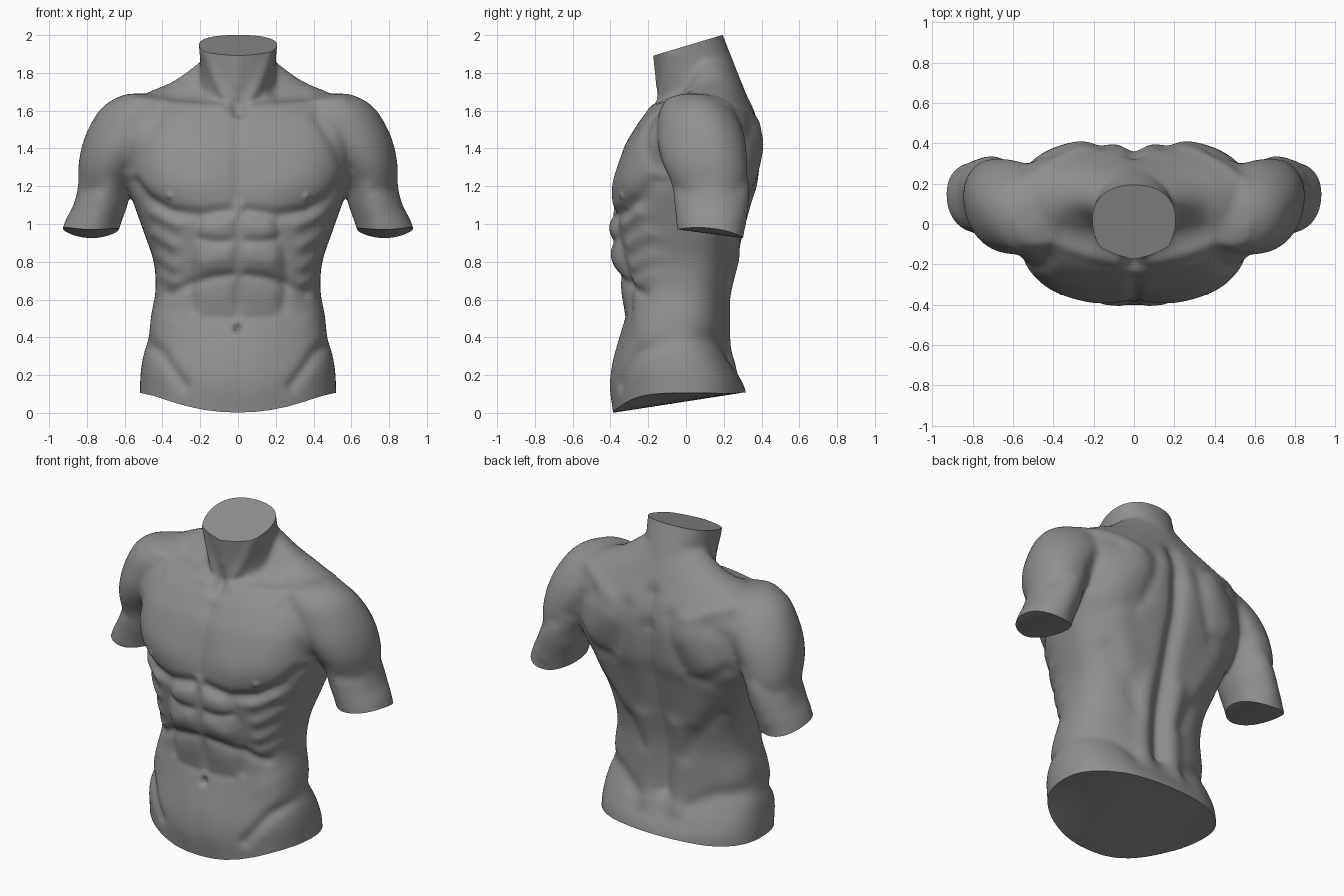
import bpy, bmesh, math

if "Cube" in bpy.data.objects:
    bpy.data.objects.remove(bpy.data.objects["Cube"])


def finish(bm, name):
    bm.normal_update()
    bmesh.ops.recalc_face_normals(bm, faces=bm.faces)
    me = bpy.data.meshes.new(name)
    bm.to_mesh(me)
    bm.free()
    ob = bpy.data.objects.new(name, me)
    bpy.context.collection.objects.link(ob)
    return ob


def spline(rows, steps=5):
    out = []
    for i in range(len(rows) - 1):
        a, b = rows[max(i - 1, 0)], rows[i]
        c, d = rows[i + 1], rows[min(i + 2, len(rows) - 1)]
        for s in range(steps):
            t = s / steps
            out.append([0.5 * (2*q + (r-p)*t + (2*p-5*q+4*r-u)*t*t + (3*q-p-3*r+u)*t**3)
                        for p, q, r, u in zip(a, b, c, d)])
    return out + [list(rows[-1])]


def loft(name, rows, sign=1, n=56):
    """rows: z, x min, x max, y front, y back, y of widest point, squareness"""
    bm = bmesh.new()
    rings = []
    for z, x0, x1, yf, yb, ym, e in spline(rows):
        ring = []
        for k in range(n):
            a = 2 * math.pi * k / n
            c, s = math.cos(a), math.sin(a)
            x = (x0 + x1) / 2 + (x1 - x0) / 2 * math.copysign(abs(c) ** (2 / e), c)
            y = ym + ((yb - ym) if s > 0 else (ym - yf)) * math.copysign(abs(s) ** (2 / e), s)
            ring.append(bm.verts.new((sign * x, y, z)))
        rings.append(ring)
    for r, q in zip(rings, rings[1:]):
        for k in range(n):
            bm.faces.new((r[k], r[(k + 1) % n], q[(k + 1) % n], q[k]))
    bm.faces.new(rings[0])
    bm.faces.new(rings[-1])
    return finish(bm, name)


def cutter(name, xr, yr, surf, far):
    bm = bmesh.new()
    bmesh.ops.create_cube(bm, size=1)
    bmesh.ops.subdivide_edges(bm, edges=bm.edges[:], cuts=15, use_grid_fill=True)
    for v in bm.verts:
        x = xr[0] + (xr[1] - xr[0]) * (v.co.x + .5)
        y = yr[0] + (yr[1] - yr[0]) * (v.co.y + .5)
        f = surf(x, y)
        v.co = (x, y, f + (far - f) * (v.co.z + .5))
    ob = finish(bm, name)
    ob.hide_render = True
    return ob


def join(obs):
    bpy.ops.object.select_all(action='DESELECT')
    for o in obs:
        o.select_set(True)
    bpy.context.view_layer.objects.active = obs[0]
    bpy.ops.object.join()
    return obs[0]


# trunk with trapezius slope: z, half width, front, back, widest y, squareness
trunk = [(-.06, .52, -.38, .34, 0, 2.3), (.12, .52, -.395, .315, 0, 2.3), (.22, .515, -.388, .265, -.02, 2.4),
         (.31, .5, -.37, .23, -.03, 2.4), (.4, .473, -.35, .22, -.03, 2.4), (.52, .46, -.325, .22, -.03, 2.4),
         (.65, .437, -.335, .23, -.02, 2.4), (.8, .447, -.375, .265, 0, 2.4), (.95, .497, -.385, .305, .03, 2.4),
         (1.1, .55, -.385, .345, .05, 2.5), (1.22, .59, -.375, .38, .07, 2.7), (1.4, .62, -.33, .395, .08, 2.8),
         (1.5, .62, -.275, .39, .08, 2.8), (1.58, .61, -.22, .37, .08, 2.5), (1.64, .58, -.145, .345, .09, 2.3),
         (1.7, .47, -.06, .315, .12, 2.2), (1.76, .335, 0, .29, .13, 2.1), (1.86, .2, .03, .24, .12, 2)]
torso = loft("torso", [(r[0], -r[1], *r[1:]) for r in trunk])

# neck
neck = loft("neck", [(1.5, -.2, .2, -.1, .28, .06, 2), (1.64, -.2, .2, -.145, .3, .05, 2),
                     (1.75, -.2, .2, -.153, .29, .05, 2), (1.85, -.2, .2, -.163, .255, .03, 2.1),
                     (1.95, -.208, .208, -.172, .215, .01, 2.2), (2.06, -.215, .215, -.178, .17, .01, 2.2)])

# shoulder and upper arm, mirrored
limb = [(.85, .67, .96, -.035, .3, .14, 2.2), (1.0, .62, .922, -.04, .305, .14, 2.1),
        (1.1, .585, .872, -.05, .318, .15, 2.1), (1.2, .56, .847, -.065, .325, .15, 2),
        (1.3, .5, .846, -.115, .325, .14, 2), (1.4, .42, .83, -.145, .32, .13, 2),
        (1.5, .34, .795, -.15, .3, .11, 2), (1.6, .3, .735, -.14, .25, .08, 2),
        (1.655, .34, .67, -.095, .19, .06, 2), (1.69, .46, .59, -.01, .1, .04, 2)]
body = join([torso, neck, loft("left_arm", limb), loft("right_arm", limb, -1)])

# fuse into one skin
m = body.modifiers.new("fuse", 'REMESH')
m.mode = 'VOXEL'
m.voxel_size = .0105
bpy.ops.object.modifier_apply(modifier=m.name)
m = body.modifiers.new("relax", 'SMOOTH')
m.iterations = 30
bpy.ops.object.modifier_apply(modifier=m.name)

# muscle strokes: radius, height, path of (|x|, z)
chest = [(.035, -.014, (0, 1.5), (0, 1.14)),                                        # breastbone
         (.14, .022, (.22, 1.2), (.38, 1.24)),                                      # pectoral
         (.034, -.024, (.05, 1.07), (.2, 1.045), (.36, 1.065), (.48, 1.14), (.55, 1.22)),
         (.035, -.013, (.42, 1.57), (.51, 1.42), (.57, 1.3)),                       # deltoid groove
         (.024, .012, (.09, 1.615), (.25, 1.63), (.42, 1.65), (.56, 1.67)),         # collarbone
         (.045, -.022, (.22, 1.69), (.34, 1.69)),
         (.035, -.03, (0, 1.61), (0, 1.6)),                                         # throat notch
         (.03, .013, (.05, 1.64), (.11, 1.75), (.17, 1.9)),                         # neck tendon
         (.03, .008, (0, 1.74), (0, 1.9)),
         (.014, .014, (.355, 1.15), (.356, 1.15)),                                  # nipple
         (.06, .012, (.7, 1.18), (.75, 1.0)),                                       # biceps
         (.035, -.008, (.82, 1.17), (.74, 1.19))]
belly = [(.024, -.011, (0, 1.02), (0, .52)),                                        # midline
         (.07, .022, (.08, .98), (.14, .97)), (.065, .022, (.08, .83), (.16, .81)),  # abdominal blocks
         (.07, .011, (.08, .62), (.14, .61)), (.11, .01, (.06, .28), (.08, .15)),
         (.024, -.012, (.05, .91), (.1, .905), (.2, .92)),
         (.028, -.015, (.04, .725), (.13, .715), (.25, .68), (.36, .63)),           # rib arch
         (.026, -.006, (.04, .5), (.18, .51)),
         (.032, -.012, (.21, 1.0), (.25, .86), (.26, .7), (.24, .55)),
         (.036, .014, (.32, 1.0), (.43, 1.06)), (.034, .014, (.34, .89), (.44, .95)),  # serratus
         (.033, .012, (.34, .78), (.42, .83)), (.03, .008, (.34, .69), (.41, .73)),
         (.08, .016, (.38, .47), (.41, .43)),                                       # oblique
         (.034, -.017, (.49, .37), (.41, .32), (.35, .23), (.29, .15)),             # groin line
         (.018, -.035, (0, .45), (0, .44))]                                         # navel
back = [(.05, -.038, (0, 1.4), (0, .36)), (.05, -.03, (0, 1.62), (0, 1.47)),        # spine
        (.06, .018, (.11, .28), (.11, .8)),
        (.11, .026, (.28, 1.42), (.4, 1.28)),                                       # shoulder blade
        (.045, -.012, (.15, 1.52), (.18, 1.38), (.23, 1.24)),
        (.04, .01, (.26, 1.54), (.4, 1.6), (.54, 1.64)),
        (.045, -.011, (.28, 1.17), (.38, 1.18), (.48, 1.26)),
        (.045, -.01, (.4, 1.52), (.5, 1.46), (.58, 1.32)),
        (.08, .015, (.36, 1.08), (.25, .85)),                                       # lat
        (.05, -.011, (.15, .6), (.23, .75), (.38, .92)),
        (.05, -.014, (.48, .4), (.32, .38), (.19, .3)),                             # hip crest
        (.1, .012, (.3, .22), (.4, .22)),
        (.07, .014, (.7, 1.2), (.76, 1.02)),                                        # triceps
        (.04, -.009, (.7, 1.25), (.82, 1.18))]


def push(x, z, r, path):
    best = 9
    for (ax, az), (bx, bz) in zip(path, path[1:]):
        dx, dz = bx - ax, bz - az
        t = max(0, min(1, ((x - ax) * dx + (z - az) * dz) / (dx * dx + dz * dz)))
        best = min(best, (x - ax - t * dx) ** 2 + (z - az - t * dz) ** 2)
    return math.exp(-best / (r * r))


strokes = {-1: chest + belly, 1: back}
boxes = {s: [(r, h, p, min(q[0] for q in p) - 2.4 * r, max(q[0] for q in p) + 2.4 * r,
              min(q[1] for q in p) - 2.4 * r, max(q[1] for q in p) + 2.4 * r)
             for r, h, *p in strokes[s]] for s in strokes}
moved = []
for v in body.data.vertices:
    x, z, nrm = abs(v.co.x), v.co.z, v.normal.copy()
    side = 1 if nrm.y > 0 else -1
    d = sum(h * push(x, z, r, p) for r, h, p, xa, xb, za, zb in boxes[side]
            if xa < x < xb and za < z < zb)
    moved.append(v.co + nrm * d * min(1, abs(nrm.y) * 1.6))
for v, co in zip(body.data.vertices, moved):
    v.co = co
body.data.update()
m = body.modifiers.new("soften", 'SMOOTH')
m.iterations = 4
bpy.context.view_layer.objects.active = body
bpy.ops.object.modifier_apply(modifier=m.name)


# clean cuts at waist, neck and arms
def waist(x, y):
    u = max(0, min(1, (.3 - y) / .69))
    return .107 - .107 * u * (1 - min(1, (x / .5) ** 2))


def arm_end(x, y):
    return .97 - .13 * (y + .04) + 1.2 * (abs(x) - .77) ** 2


cuts = [cutter("waist_cut", (-.7, .7), (-.6, .6), waist, -.4),
        cutter("neck_cut", (-.4, .4), (-.4, .45), lambda x, y: 1.943 + .3 * y, 2.4),
        cutter("left_arm_cut", (.59, 1.1), (-.3, .55), arm_end, .6),
        cutter("right_arm_cut", (-1.1, -.59), (-.3, .55), arm_end, .6)]
for c in cuts:
    m = body.modifiers.new(c.name, 'BOOLEAN')
    m.operation, m.solver, m.object = 'DIFFERENCE', 'EXACT', c
    bpy.context.view_layer.objects.active = body
    bpy.ops.object.modifier_apply(modifier=m.name)
    bpy.data.objects.remove(c)

# dark grey clay
clay = bpy.data.materials.new("dark_clay")
clay.diffuse_color = (.28, .28, .28, 1)
clay.use_nodes = True
clay.node_tree.nodes["Principled BSDF"].inputs["Base Color"].default_value = clay.diffuse_color
body.data.materials.clear()
body.data.materials.append(clay)

bpy.ops.object.select_all(action='DESELECT')
body.select_set(True)
bpy.context.view_layer.objects.active = body
bpy.ops.object.shade_smooth_by_angle(angle=math.radians(40))
